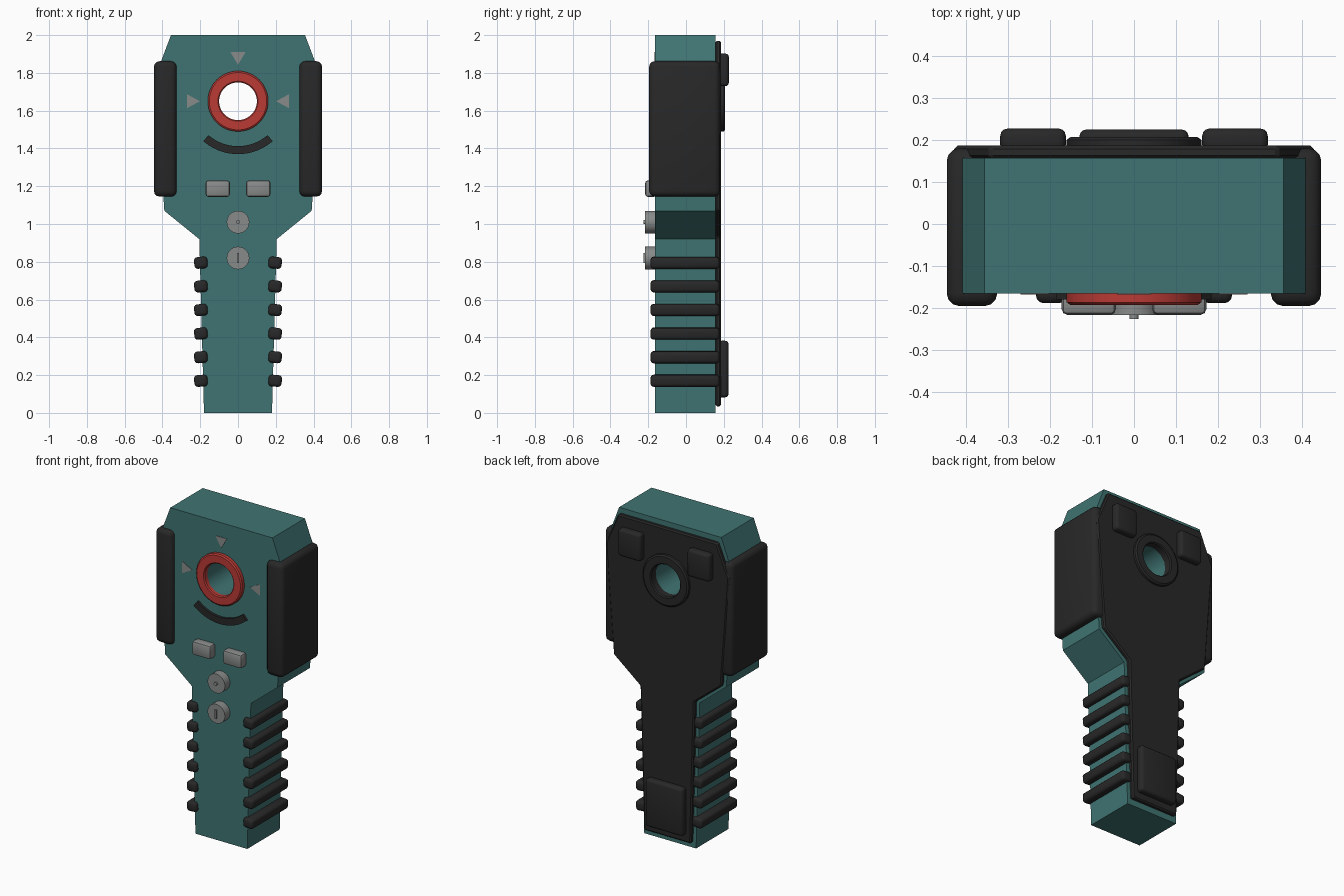
import bpy, bmesh, math
from mathutils import Matrix, Vector

if "Cube" in bpy.data.objects:
    bpy.data.objects.remove(bpy.data.objects["Cube"])


def material(name, rgb):
    m = bpy.data.materials.new(name)
    m.diffuse_color = (*rgb, 1)
    m.use_nodes = True
    m.node_tree.nodes["Principled BSDF"].inputs["Base Color"].default_value = m.diffuse_color
    return m


TEAL = material("teal", (0.050, 0.175, 0.168))
BLACK = material("black rubber", (0.021, 0.021, 0.021))
RED = material("red", (0.49, 0.043, 0.036))
GREY = material("grey", (0.25, 0.26, 0.255))
HOLE_Z = 1.65


def finish(name, bm, mat, bevel=0, segments=2, smooth=True):
    bmesh.ops.recalc_face_normals(bm, faces=bm.faces)
    me = bpy.data.meshes.new(name)
    bm.to_mesh(me)
    bm.free()
    ob = bpy.data.objects.new(name, me)
    bpy.context.collection.objects.link(ob)
    me.materials.append(mat)
    bpy.ops.object.select_all(action='DESELECT')
    ob.select_set(True)
    bpy.context.view_layer.objects.active = ob
    if bevel:
        mod = ob.modifiers.new("bevel", 'BEVEL')
        mod.width, mod.segments = bevel, segments
        mod.limit_method = 'ANGLE'
        bpy.ops.object.modifier_apply(modifier="bevel")
    if smooth:
        bpy.ops.object.shade_smooth_by_angle(angle=math.radians(35))
    return ob


def slab(name, outline, y0, y1, mat, **kw):
    """Extrude an (x, z) outline from y0 to y1."""
    bm = bmesh.new()
    face = bm.faces.new([bm.verts.new((x, y0, z)) for x, z in outline])
    ext = bmesh.ops.extrude_face_region(bm, geom=[face])
    verts = [v for v in ext["geom"] if isinstance(v, bmesh.types.BMVert)]
    bmesh.ops.translate(bm, verts=verts, vec=(0, y1 - y0, 0))
    return finish(name, bm, mat, **kw)


def box(name, x, y, z, mat, tilt=0, **kw):
    """Box from (min, max) ranges, tilted about its own y axis."""
    bm = bmesh.new()
    bmesh.ops.create_cube(bm, size=1)
    size = [r[1] - r[0] for r in (x, y, z)]
    mid = Vector([(r[0] + r[1]) / 2 for r in (x, y, z)])
    bm.transform(Matrix.Translation(mid) @ Matrix.Rotation(tilt, 4, 'Y')
                 @ Matrix.Diagonal((*size, 1)))
    return finish(name, bm, mat, **kw)


def circle(r, z, n=40):
    return [(r * math.cos(2 * math.pi * i / n), z + r * math.sin(2 * math.pi * i / n))
            for i in range(n)]


def ring(name, profile, mat, n=48):
    """Revolve a closed (radius, y) profile around the hole axis."""
    bm = bmesh.new()
    loops = []
    for i in range(n):
        a = 2 * math.pi * i / n
        loops.append([bm.verts.new((r * math.cos(a), y, HOLE_Z + r * math.sin(a)))
                      for r, y in profile])
    k = len(profile)
    for i in range(n):
        p, q = loops[i], loops[(i + 1) % n]
        for j in range(k):
            bm.faces.new((p[j], p[(j + 1) % k], q[(j + 1) % k], q[j]))
    return finish(name, bm, mat)


def mirrored(half):
    return half + [(-x, z) for x, z in reversed(half)]


def drill(ob):
    cutter = slab("hole_cutter", circle(0.1, HOLE_Z, 48), -0.4, 0.4, TEAL, smooth=False)
    cutter.hide_render = True
    cutter.data.materials.clear()
    bpy.context.view_layer.objects.active = ob
    mod = ob.modifiers.new("hole", 'BOOLEAN')
    mod.operation, mod.solver, mod.object = 'DIFFERENCE', 'EXACT', cutter
    bpy.ops.object.modifier_apply(modifier="hole")
    bpy.data.objects.remove(cutter)


# Housing and back cover, both pierced by the round opening
housing = slab("housing", mirrored([(0.18, 0), (0.205, 0.92), (0.39, 1.07),
               (0.438, 1.78), (0.355, 2.0)]), -0.165, 0.157, TEAL, smooth=False)
drill(housing)
cover = slab("back_cover", mirrored([(0.163, 0.035), (0.188, 0.93), (0.375, 1.08),
             (0.428, 1.77), (0.343, 1.97)]), 0.155, 0.186, BLACK, bevel=0.008,
             segments=1, smooth=False)
drill(cover)

# Rings around the opening
ring("front_ring", [(0.1, -0.16), (0.1, -0.186), (0.106, -0.192), (0.152, -0.192),
                    (0.16, -0.186), (0.16, -0.16)], RED)
ring("back_ring", [(0.1, 0.18), (0.1, 0.2), (0.106, 0.207), (0.15, 0.207),
                   (0.16, 0.2), (0.16, 0.18)], BLACK)

# Curved bar below the front ring
arc = []
for r, order in ((0.28, 1), (0.238, -1)):
    arc += [(r * math.sin(a), HOLE_Z - r * math.cos(a))
            for a in [order * math.radians(41) * (i / 10 - 1) for i in range(21)]]
slab("curved_bar", arc, -0.18, -0.16, BLACK, smooth=False)

# Pointer marks
slab("top_pointer", [(-0.04, 1.91), (0.04, 1.91), (0, 1.843)], -0.168, -0.164, GREY, smooth=False)

for s, side in ((1, "right"), (-1, "left")):
    def span(a, b):
        return tuple(sorted((s * a, s * b)))

    slab(side + "_pointer", [(s * 0.27, 1.687), (s * 0.27, 1.613), (s * 0.202, 1.65)],
         -0.168, -0.164, GREY, smooth=False)
    # Rubber side bumper
    box(side + "_bumper", span(0.325, 0.445), (-0.195, 0.18), (1.145, 1.862), BLACK,
        bevel=0.03, segments=3)
    # Grip ribs
    for i in range(6):
        z = 0.17 + 0.125 * i
        box(f"{side}_grip_rib_{i + 1}", span(0.161, 0.232), (-0.188, 0.178),
            (z - 0.031, z + 0.031), BLACK, tilt=s * math.radians(5), bevel=0.018, segments=3)
    # Push button and upper back foot
    box(side + "_button", span(0.043, 0.172), (-0.216, -0.155), (1.144, 1.231), GREY,
        bevel=0.014, segments=2)
    box(side + "_back_foot", span(0.162, 0.318), (0.17, 0.227), (1.73, 1.902), BLACK,
        bevel=0.018, segments=3)

# Lower back pad
box("lower_back_pad", (-0.13, 0.13), (0.17, 0.225), (0.082, 0.382), BLACK,
    bevel=0.018, segments=3)

# Round knobs with a pin and a raised bar
for name, z in (("upper_knob", 1.01), ("lower_knob", 0.82)):
    slab(name, circle(0.06, z), -0.216, -0.16, GREY)
slab("knob_pin", circle(0.011, 1.01, 16), -0.226, -0.21, GREY)
box("knob_bar", (-0.006, 0.006), (-0.225, -0.21), (0.793, 0.847), GREY, smooth=False)
